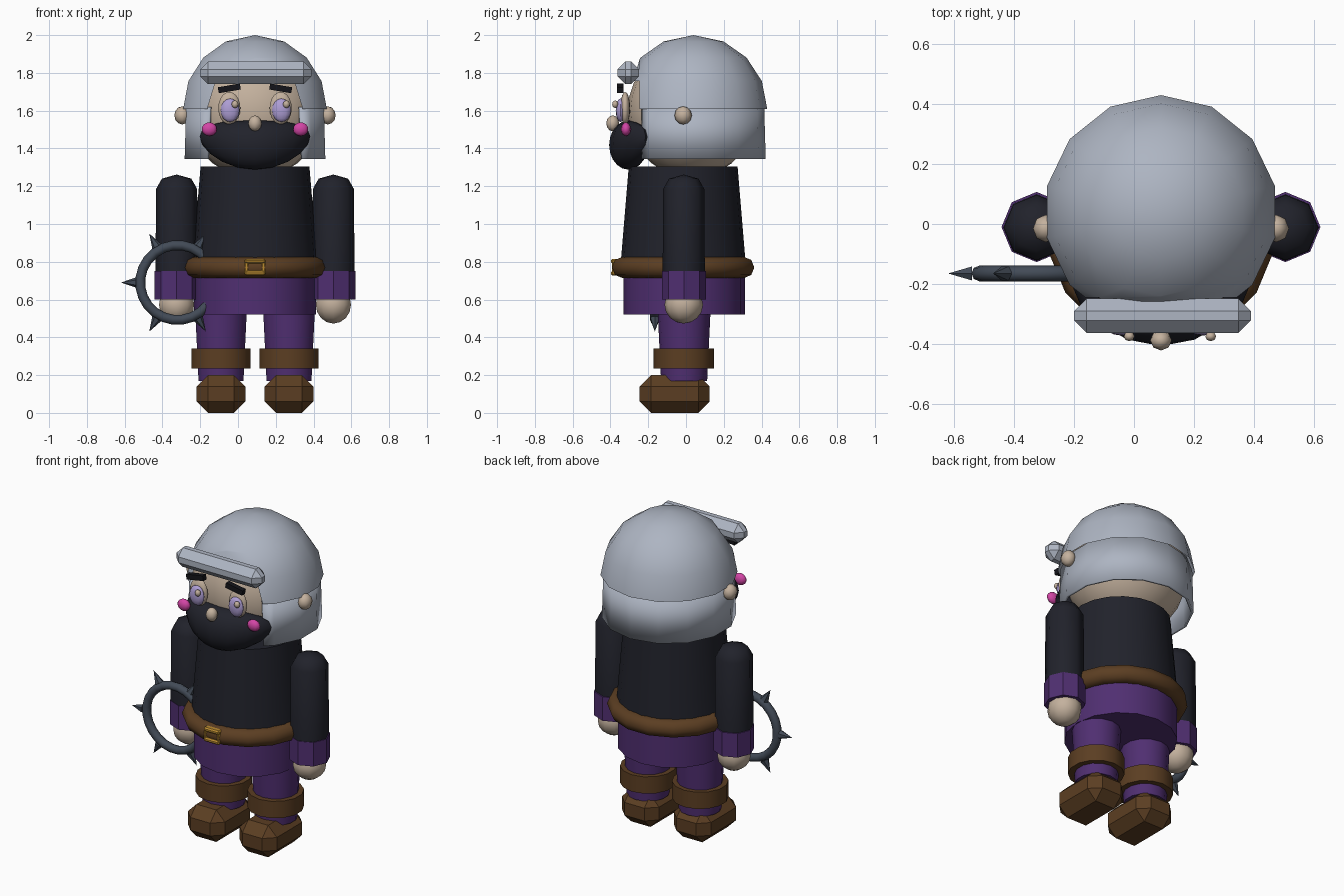
import bpy, bmesh, math
from mathutils import Matrix, Vector

if "Cube" in bpy.data.objects:
    bpy.data.objects.remove(bpy.data.objects["Cube"])

CX = 0.09   # body's centre line


def mat(name, rgb):
    m = bpy.data.materials.new(name)
    m.diffuse_color = (*rgb, 1)
    m.use_nodes = True
    m.node_tree.nodes["Principled BSDF"].inputs["Base Color"].default_value = m.diffuse_color
    return m


GREY = mat("helmet_grey", (0.42, 0.46, 0.54))
BLACK = mat("charcoal", (0.015, 0.016, 0.024))
PURPLE = mat("purple", (0.08, 0.028, 0.165))
BROWN = mat("leather_brown", (0.105, 0.048, 0.016))
SKIN = mat("skin", (0.55, 0.44, 0.34))
LILAC = mat("lilac", (0.42, 0.34, 0.66))
PINK = mat("pink", (0.65, 0.06, 0.38))
STEEL = mat("dark_steel", (0.055, 0.07, 0.095))
GOLD = mat("gold", (0.5, 0.26, 0.03))
BROW = mat("brow_black", (0.007, 0.007, 0.01))


def finish(bm, name, m, angle=31):
    """Turn a bmesh into an object; angle 0 keeps it flat."""
    bmesh.ops.recalc_face_normals(bm, faces=bm.faces)
    me = bpy.data.meshes.new(name)
    bm.to_mesh(me)
    bm.free()
    ob = bpy.data.objects.new(name, me)
    bpy.context.collection.objects.link(ob)
    me.materials.append(m)
    if angle:
        bpy.ops.object.select_all(action='DESELECT')
        ob.select_set(True)
        bpy.context.view_layer.objects.active = ob
        bpy.ops.object.shade_smooth_by_angle(angle=math.radians(angle))
    return ob


def ball(name, m, loc, r, seg=12, rings=8, angle=50, bend=None):
    bm = bmesh.new()
    bmesh.ops.create_uvsphere(bm, u_segments=seg, v_segments=rings, radius=1)
    for v in bm.verts:
        v.co = Vector((v.co.x * r[0], v.co.y * r[1], v.co.z * r[2]))
        if bend:
            v.co = bend(v.co)
        v.co += Vector(loc)
    return finish(bm, name, m, angle)


def lathe_bm(profile, seg, x, y, turn=math.pi / 2):
    """Rings of (radius, z) about an upright axis; radius 0 closes to a point."""
    bm = bmesh.new()
    rings = []
    for r, z in profile:
        if r == 0:
            rings.append([bm.verts.new((x, y, z))] * seg)
        else:
            rings.append([bm.verts.new((x + r * math.cos(turn + math.tau * i / seg),
                                        y + r * math.sin(turn + math.tau * i / seg), z))
                          for i in range(seg)])
    for a, b in zip(rings, rings[1:]):
        for i in range(seg):
            j = (i + 1) % seg
            bm.faces.new(list(dict.fromkeys((a[i], a[j], b[j], b[i]))))
    return bm


def lathe(name, m, profile, seg, x, y, angle=31):
    return finish(lathe_bm(profile, seg, x, y), name, m, angle)


def tube(name, m, x, y, r0, z0, r1, z1, seg, angle=31):
    return lathe(name, m, [(0, z0), (r0, z0), (r1, z1), (0, z1)], seg, x, y, angle)


def block(name, m, loc, size, bevel=0.0, tilt=0.0):
    bm = bmesh.new()
    bmesh.ops.create_cube(bm, size=1, matrix=Matrix.Diagonal((*size, 1)))
    if bevel:
        bmesh.ops.bevel(bm, geom=bm.edges[:], offset=bevel, segments=1, affect='EDGES')
    bm.transform(Matrix.Translation(loc) @ Matrix.Rotation(tilt, 4, 'Y'))
    return finish(bm, name, m, 0)


def torus_bm(major, minor, seg, sides):
    bm = bmesh.new()
    grid = [[bm.verts.new(((major + minor * math.cos(b)) * math.cos(a),
                           (major + minor * math.cos(b)) * math.sin(a),
                           minor * math.sin(b)))
             for b in (math.tau * j / sides for j in range(sides))]
            for a in (math.tau * (i + 0.5) / seg for i in range(seg))]
    for i in range(seg):
        for j in range(sides):
            k, l = (i + 1) % seg, (j + 1) % sides
            bm.faces.new((grid[i][j], grid[k][j], grid[k][l], grid[i][l]))
    return bm


# Torso, hips and belt
tube("torso", BLACK, CX, -0.015, 0.335, 0.74, 0.288, 1.305, 20)
tube("hips", PURPLE, CX, -0.01, 0.322, 0.52, 0.322, 0.76, 16)
belt = torus_bm(0.328, 0.056, 16, 8)
belt.transform(Matrix.Translation((CX, -0.015, 0.77)))
finish(belt, "belt", BROWN, 50)
for z in (0.74, 0.803):
    block("buckle_bar", GOLD, (CX, -0.377, z), (0.11, 0.04, 0.026), 0.008)
for s in (-1, 1):
    block("buckle_side", GOLD, (CX + s * 0.045, -0.372, 0.77), (0.02, 0.04, 0.06), 0.006)

# Limbs
for s in (-1, 1):
    x = CX + s * 0.18
    tube("leg", PURPLE, x, -0.01, 0.122, 0.17, 0.14, 0.54, 14)
    tube("boot_cuff", BROWN, x, -0.012, 0.161, 0.235, 0.161, 0.34, 14)
    block("shoe", BROWN, (x, -0.06, 0.1), (0.257, 0.37, 0.2), 0.06)
    x = CX + s * 0.415
    lathe("arm", BLACK, [(0, 0.7), (0.112, 0.7), (0.109, 1.185), (0.078, 1.24), (0, 1.262)],
          8, x, -0.012, 50)
    tube("sleeve_cuff", PURPLE, x, -0.01, 0.117, 0.6, 0.117, 0.75, 8)
    ball("hand", SKIN, (x, -0.012, 0.573), (0.098, 0.102, 0.1), 10, 8)

# Head and ears
ball("head", SKIN, (CX, 0.03, 1.595), (0.36, 0.34, 0.35), 20, 14)
for s in (-1, 1):
    ball("ear", SKIN, (CX + s * 0.385, -0.015, 1.575), (0.042, 0.046, 0.048), 8, 6)


# Helmet with an open face
def helmet(name, profile, front, top):
    bm = lathe_bm(profile, 14, CX, 0.04)
    bmesh.ops.bisect_plane(bm, geom=bm.verts[:] + bm.edges[:] + bm.faces[:], dist=1e-4,
                           plane_co=(0, front, 0), plane_no=(0, 1, 0))
    gone = [f for f in bm.faces
            if f.calc_center_median().y < front - 0.001 and f.calc_center_median().z < top]
    bmesh.ops.delete(bm, geom=gone, context='FACES')
    for v in bm.verts:
        v.co.y = max(v.co.y, -0.28)
    return finish(bm, name, GREY)


dome = [(0.39 * math.cos(a), 1.61 + 0.39 * math.sin(a))
        for a in (math.radians(d) for d in (0, 22, 44, 66))] + [(0, 2.0)]
helmet("helmet_dome", dome, -0.245, 1.745)
skirt = helmet("helmet_skirt", [(0.382, 1.345), (0.374, 1.62)], -0.235, 1.745)
mod = skirt.modifiers.new("thickness", 'SOLIDIFY')
mod.thickness, mod.offset = 0.015, -1
block("visor", GREY, (CX + 0.005, -0.306, 1.8), (0.59, 0.115, 0.12), 0.042)

# Face
for s in (-1, 1):
    x = CX + s * 0.136
    ball("eye", SKIN, (x, -0.322, 1.613), (0.06, 0.026, 0.086), 14, 10)
    ball("iris", LILAC, (x + 0.004, -0.347, 1.602), (0.05, 0.025, 0.062), 12, 8)
    ball("pupil", SKIN, (x + 0.03, -0.375, 1.634), (0.018, 0.016, 0.02), 8, 6)
    block("eyebrow", BROW, (x, -0.348, 1.718), (0.118, 0.032, 0.032), 0, s * 0.17)
    ball("cheek", PINK, (CX + s * 0.242, -0.318, 1.502), (0.042, 0.026, 0.036), 10, 8)
ball("nose", SKIN, (CX, -0.388, 1.533), (0.036, 0.034, 0.042), 8, 6)


# Beard wraps around the jaw with its tips swept up and back
def beard_bend(p):
    t = (p.x / 0.29) ** 2
    return Vector((p.x, p.y + 0.09 * t, p.z + 0.045 * t))


ball("beard", BLACK, (CX, -0.305, 1.418), (0.293, 0.102, 0.13), 16, 10, 50, beard_bend)

# Spiked ring weapon
upright = Matrix.Translation((-0.32, -0.165, 0.69)) @ Matrix.Rotation(math.pi / 2, 4, 'X')
ring = torus_bm(0.198, 0.026, 24, 8)
ring.transform(upright)
finish(ring, "spiked_ring", STEEL, 50)
for i in range(6):
    bm = bmesh.new()
    bmesh.ops.create_cone(bm, cap_ends=True, segments=6, radius1=0.027, radius2=0, depth=0.08)
    bm.transform(upright @ Matrix.Rotation(i * math.pi / 3, 4, 'Z')
                 @ Matrix.Translation((0.26, 0, 0)) @ Matrix.Rotation(math.pi / 2, 4, 'Y'))
    finish(bm, "spike", STEEL, 0)
